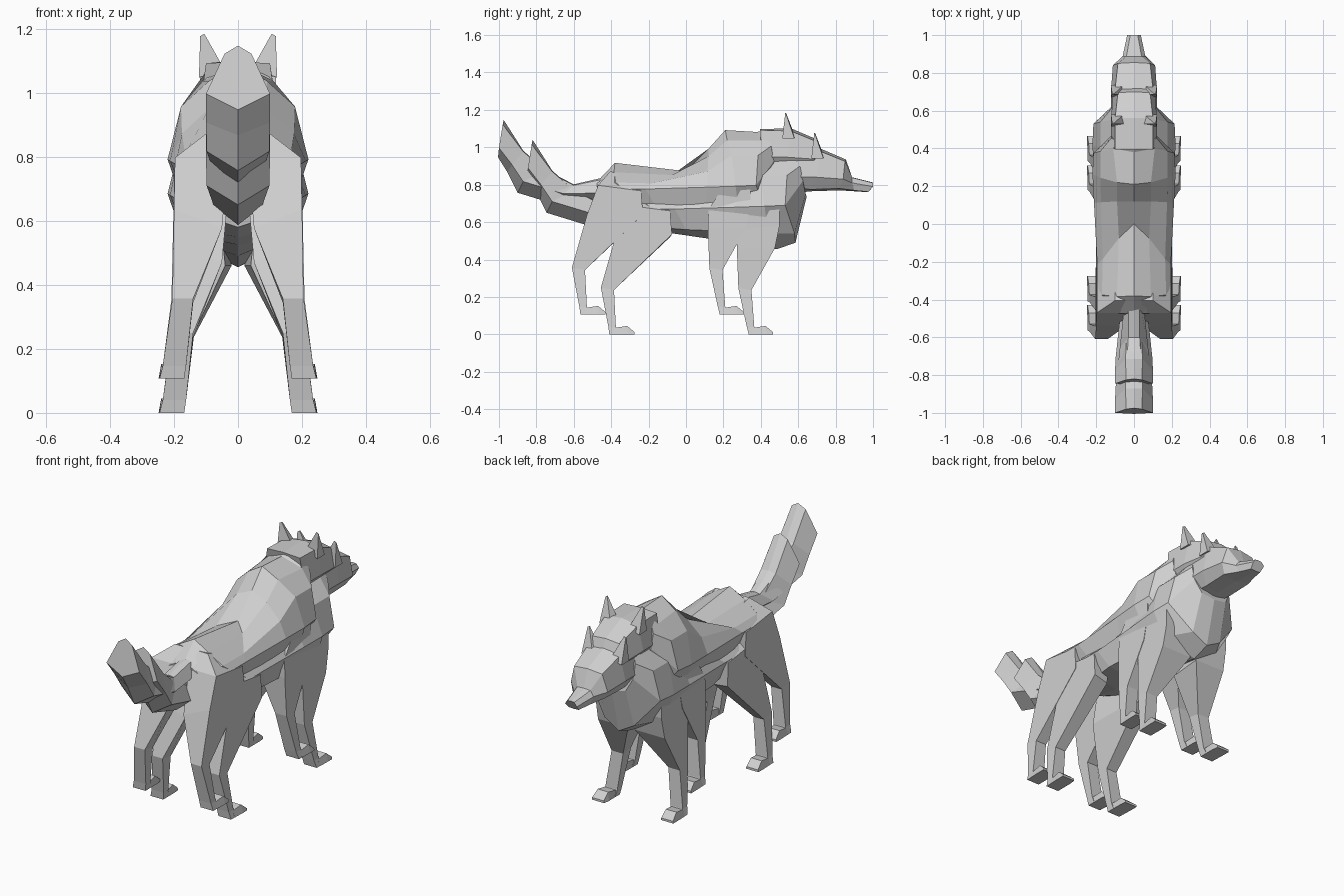
import bpy, bmesh
from mathutils import Vector

fur = bpy.data.materials.new("grey_fur")
fur.diffuse_color = (0.63, 0.63, 0.63, 1)
# The animal is doubled: a front copy and one set back and up
OFFSETS = {"front": Vector((0, 0, 0)), "rear": Vector((0, -0.155, 0.107))}


def loft(name, rings):
    """Skin closed rings of equal length and place one copy per offset."""
    bm = bmesh.new()
    vs = [[bm.verts.new(p) for p in r] for r in rings]
    n = len(rings[0])
    for a, b in zip(vs, vs[1:]):
        for i in range(n):
            j = (i + 1) % n
            bm.faces.new((a[i], a[j], b[j], b[i]))
    bm.faces.new(vs[0])
    bm.faces.new(vs[-1][::-1])
    bmesh.ops.recalc_face_normals(bm, faces=bm.faces)
    me = bpy.data.meshes.new(name)
    bm.to_mesh(me)
    bm.free()
    me.materials.append(fur)
    for tag, off in OFFSETS.items():
        ob = bpy.data.objects.new(name + "_" + tag, me)
        ob.location = off
        bpy.context.collection.objects.link(ob)


def sym(half):
    """Ring from a half outline; first and last points lie on the middle."""
    return half + [(-x, y, z) for x, y, z in half[-2:0:-1]]


def pair(name, rings):
    for side, s in (("right", 1), ("left", -1)):
        loft(side + "_" + name, [[(s * x, y, z) for x, y, z in r] for r in rings])


# Torso: rump, hips, waist, back, mane, ruff, neck
loft("torso", [sym(r) for r in (
    [(0, -.32, .71), (.05, -.32, .70), (.09, -.32, .675), (.10, -.31, .64), (.06, -.30, .60), (0, -.30, .58)],
    [(0, -.225, .81), (.09, -.23, .76), (.17, -.22, .705), (.195, -.18, .67), (.14, -.14, .57), (0, -.14, .55)],
    [(0, .155, .765), (.08, .08, .745), (.165, -.03, .70), (.195, -.06, .67), (.165, .0, .56), (0, .03, .525)],
    [(0, .275, .885), (.09, .275, .845), (.175, .27, .765), (.212, .27, .68), (.165, .25, .55), (0, .27, .49)],
    [(0, .365, .985), (.09, .375, .93), (.178, .40, .85), (.22, .42, .685), (.17, .44, .54), (0, .485, .455)],
    [(0, .535, .975), (.11, .555, .93), (.178, .54, .85), (.215, .53, .69), (.09, .58, .54), (0, .585, .49)],
    [(0, .58, .985), (.085, .59, .98), (.12, .61, .90), (.115, .625, .82), (.08, .64, .75), (0, .645, .735)],
)])

# Head: skull, brow, muzzle, nose
loft("head", [sym(r) for r in (
    [(0, .55, .99), (.10, .55, .985), (.12, .56, .84), (.08, .60, .78), (0, .62, .76)],
    [(0, .715, .995), (.10, .715, .98), (.122, .70, .84), (.08, .67, .775), (0, .67, .765)],
    [(0, .855, .935), (.085, .85, .925), (.112, .84, .83), (.08, .82, .78), (0, .82, .77)],
    [(0, .888, .84), (.04, .888, .838), (.06, .888, .81), (.05, .90, .77), (0, .90, .765)],
    [(0, 1, .812), (.02, 1, .81), (.036, 1, .79), (.03, .975, .762), (0, .975, .76)],
)])

# Ears
pair("ear", [
    [(.045, .685, .97), (.122, .67, .94), (.122, .735, .94), (.055, .735, .96)],
    [(.105, .685, 1.077), (.118, .685, 1.07), (.116, .69, 1.07), (.105, .69, 1.077)],
])

# Bushy tail, thicker toward a slanted blunt end
loft("tail", [sym(r) for r in (
    [(0, -.25, .74), (.03, -.25, .73), (.05, -.26, .65), (0, -.26, .60)],
    [(0, -.445, .695), (.03, -.445, .69), (.075, -.50, .645), (0, -.54, .587)],
    [(0, -.60, .775), (.04, -.60, .77), (.098, -.715, .71), (0, -.745, .65)],
    [(0, -.715, .875), (.045, -.715, .87), (.10, -.775, .80), (0, -.80, .76)],
    [(0, -.82, 1.04), (.042, -.825, 1.015), (.10, -.845, .89), (0, -.85, .84)],
)])


def slab(xi, xo, yb, zb, yf, zf, fi=None):
    """Leg slice: inner/outer width, back edge, front edge, front inner width."""
    fi = xi if fi is None else fi
    return [(xi, yb, zb), (xo, yb, zb), (xo, yf, zf), (fi, yf, zf)]


# Hind legs
pair("hind_leg", [
    slab(.168, .245, -.41, 0, -.365, 0),
    slab(.162, .235, -.415, .04, -.375, .04),
    slab(.14, .205, -.455, .25, -.385, .237),
    [(.05, -.39, .47), (.20, -.375, .53), (.20, -.075, .535), (.11, -.085, .52)],
    slab(.03, .197, -.315, .69, -.085, .66, .1),
    slab(.03, .10, -.25, .765, -.20, .75),
])

# Front legs
pair("front_leg", [
    slab(.168, .245, .335, 0, .38, 0),
    slab(.162, .235, .325, .04, .365, .04),
    slab(.138, .208, .28, .247, .35, .237),
    slab(.04, .203, .272, .46, .475, .46, .02),
    slab(.05, .20, .275, .56, .50, .58),
    slab(.1, .20, .36, .69, .50, .69),
])

# Paws with sloping toes
for name, y in (("hind_paw", -.41), ("front_paw", .33)):
    pair(name, [
        [(.168, y + .03, 0), (.246, y + .03, 0), (.236, y + .03, .035), (.168, y + .03, .035)],
        [(.168, y + .10, 0), (.248, y + .10, 0), (.24, y + .095, .045), (.175, y + .095, .045)],
        [(.172, y + .135, 0), (.248, y + .135, 0), (.246, y + .135, .012), (.175, y + .135, .012)],
    ])
